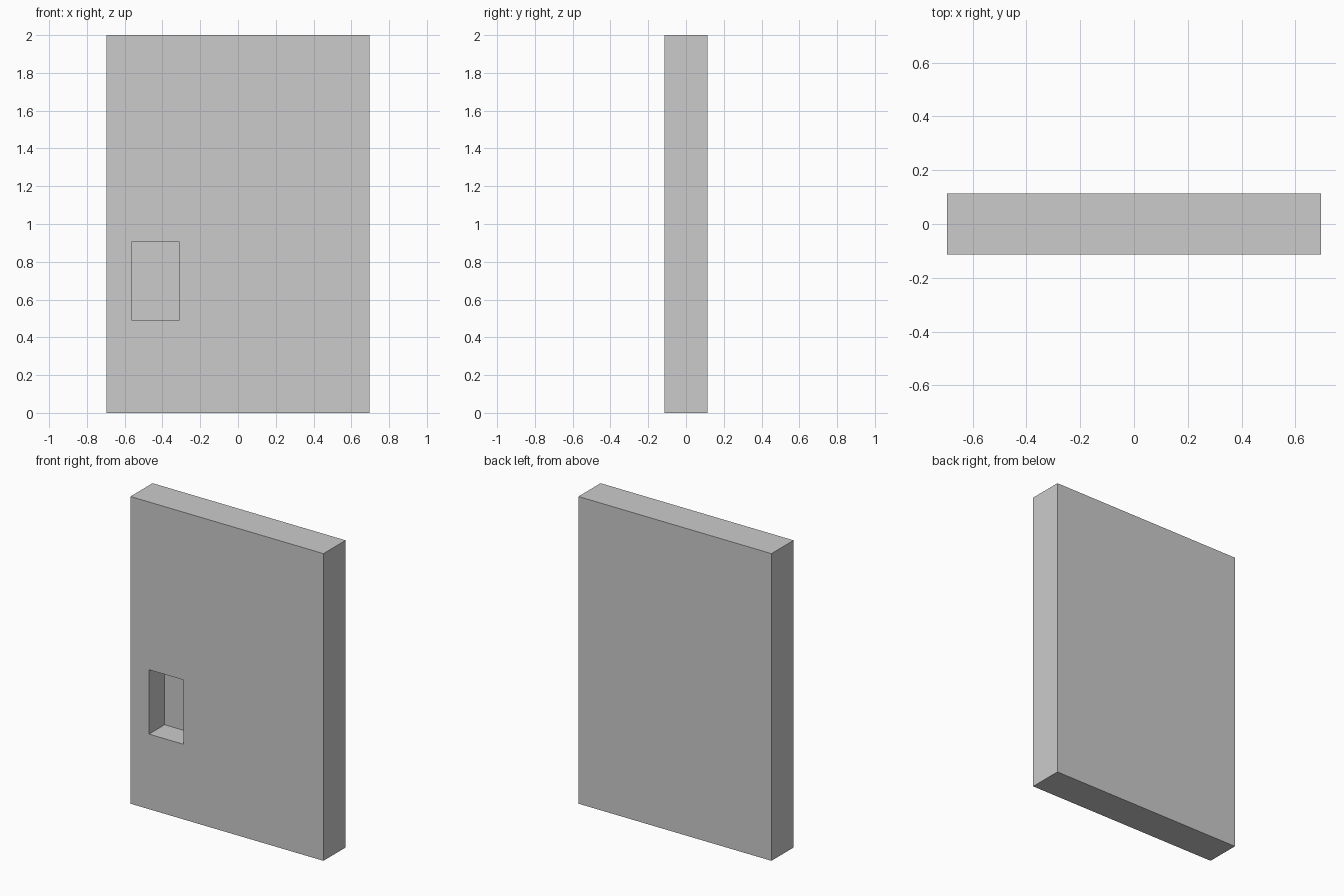
import bpy

if "Cube" in bpy.data.objects:
    bpy.data.objects.remove(bpy.data.objects["Cube"])


def box(name, lo, hi):
    """Axis-aligned box between two corners."""
    centre = [(a + b) / 2 for a, b in zip(lo, hi)]
    bpy.ops.mesh.primitive_cube_add(size=1, location=centre)
    obj = bpy.context.object
    obj.name = name
    obj.scale = [b - a for a, b in zip(lo, hi)]
    bpy.ops.object.transform_apply(location=True, rotation=False, scale=True)
    return obj


W, D, H = 0.695, 0.1135, 2.0      # half width, half depth, height
RECESS_DEPTH = 0.16

# Door slab
slab = box("door_slab", (-W, -D, 0), (W, D, H))

# Blind handle recess cut into the front face
cutter = box("recess_cutter", (-0.561, -D - 0.1, 0.489), (-0.312, -D + RECESS_DEPTH, 0.908))
cutter.hide_render = True

cut = slab.modifiers.new("handle_recess", 'BOOLEAN')
cut.operation = 'DIFFERENCE'
cut.solver = 'EXACT'
cut.object = cutter
bpy.context.view_layer.objects.active = slab
bpy.ops.object.modifier_apply(modifier=cut.name)
bpy.data.objects.remove(cutter)
